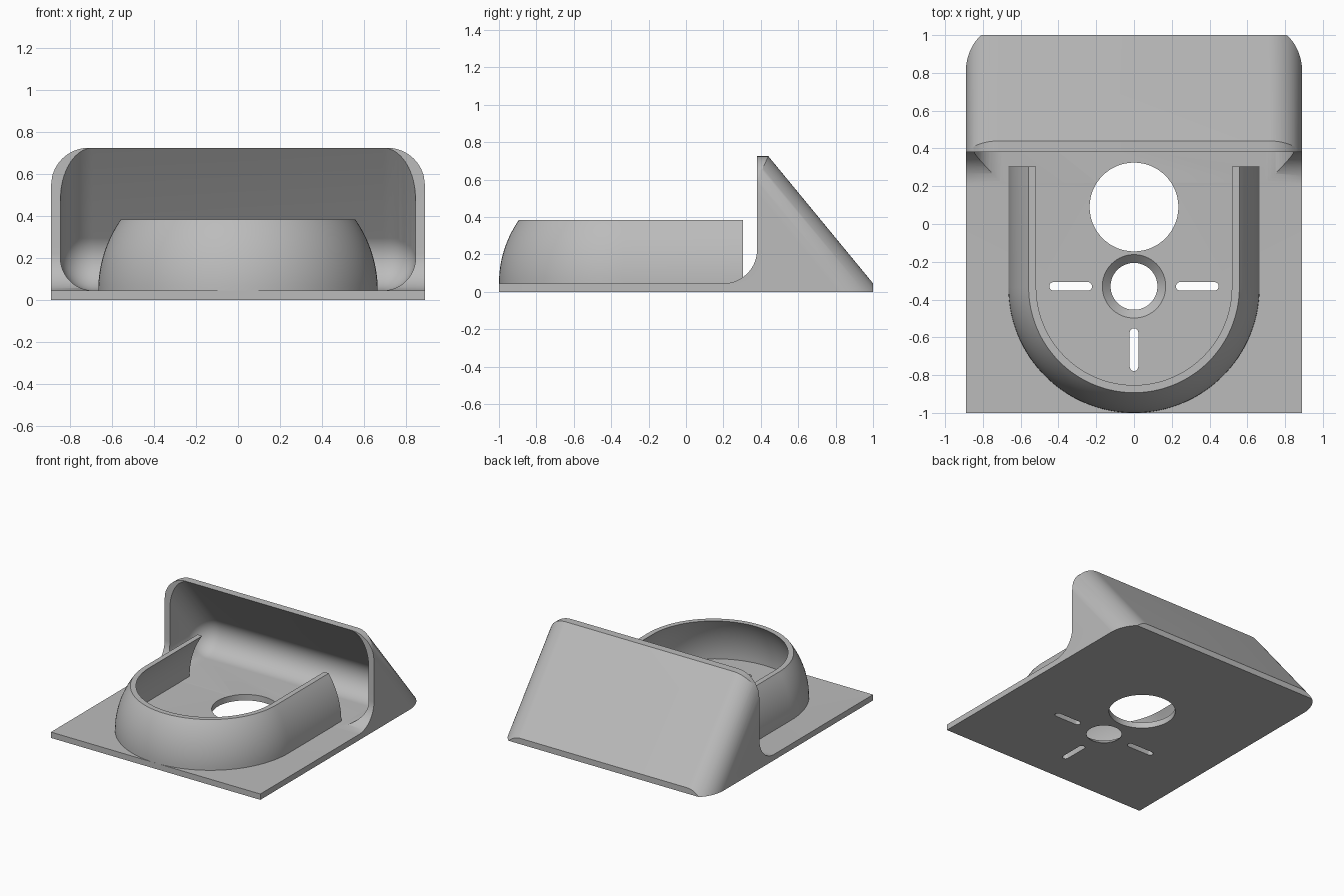
import bpy, bmesh, math
from mathutils import Vector

if "Cube" in bpy.data.objects:
    bpy.data.objects.remove(bpy.data.objects["Cube"])

grey = bpy.data.materials.new("plain grey")
grey.use_nodes = True
grey.diffuse_color = (0.5, 0.5, 0.5, 1)
grey.node_tree.nodes["Principled BSDF"].inputs["Base Color"].default_value = (0.5, 0.5, 0.5, 1)

HALF, PLATE, TOP = 0.89, 0.045, 0.725
FRONT, ROUND, INNER = 0.38, 0.18, 0.155
SLOPE = Vector((0, 0.56, -0.68)).normalized()      # down the rear face
NORMAL = Vector((0, -SLOPE.z, SLOPE.y))            # out of the rear face
X, Y, Z = Vector((1, 0, 0)), Vector((0, 1, 0)), Vector((0, 0, 1))


def finish(name, bm):
    bmesh.ops.recalc_face_normals(bm, faces=bm.faces)
    mesh = bpy.data.meshes.new(name)
    bm.to_mesh(mesh)
    bm.free()
    mesh.materials.append(grey)
    obj = bpy.data.objects.new(name, mesh)
    bpy.context.collection.objects.link(obj)
    return obj


def loft(name, rings, closed=True):
    """Skin a row of equal closed rings and cap both ends."""
    bm = bmesh.new()
    rows = [[bm.verts.new(p) for p in ring] for ring in rings]
    for a, b in zip(rows, rows[1:]):
        for i in range(len(a)):
            j = (i + 1) % len(a)
            bm.faces.new((a[i], a[j], b[j], b[i]))
    bm.faces.new(rows[0])
    bm.faces.new(rows[-1])
    return finish(name, bm)


def arc(cx, cy, r, start, end, steps=20):
    return [(cx + r * math.cos(math.radians(start + (end - start) * i / steps)),
             cy + r * math.sin(math.radians(start + (end - start) * i / steps)))
            for i in range(steps + 1)]


def arch(half, depth):
    """Section with rounded upper corners, its top at height 0."""
    side = half - ROUND
    return ([(-half, -depth), (half, -depth)] + arc(side, -ROUND, ROUND, 0, 90)
            + arc(-side, -ROUND, ROUND, 90, 180))


def sweep(name, section, u, v, start, end):
    return loft(name, [[o + u * a + v * b for a, b in section] for o in (start, end)])


def combine(obj, cutter, operation):
    mod = obj.modifiers.new("cut", "BOOLEAN")
    mod.operation, mod.solver, mod.object = operation, "EXACT", cutter
    bpy.ops.object.select_all(action="DESELECT")
    bpy.context.view_layer.objects.active = obj
    obj.select_set(True)
    bpy.ops.object.modifier_apply(modifier=mod.name)
    bpy.data.objects.remove(cutter)


def smooth(obj):
    bpy.ops.object.select_all(action="DESELECT")
    bpy.context.view_layer.objects.active = obj
    obj.select_set(True)
    bpy.ops.object.shade_smooth_by_angle(angle=math.radians(30))


# Base and hood: side profile with a fillet where the side walls meet the plate
profile = ([(-1, 0), (1, 0), (1, TOP + 0.1), (FRONT, TOP + 0.1)]
           + arc(FRONT - ROUND, PLATE + ROUND, ROUND, 0, -90) + [(-1, PLATE)])
body = sweep("base_and_hood", profile, Y, Z, -X, X)

# Rounded front outline, then rounded sloping rear
combine(body, sweep("outline", arch(HALF, 2), X, Z, Vector((0, -2, TOP)),
                    Vector((0, 2, TOP))), "INTERSECT")
edge = Vector((0, 1, PLATE))
combine(body, sweep("rear", arch(HALF + 0.0005, 4), X, NORMAL, edge - SLOPE * 4,
                    edge + SLOPE * 4), "INTERSECT")

# Hollow of the hood: hull of balls, flush with the floor and the rear wall
reach = NORMAL.dot(Vector((0, FRONT, TOP))) - INNER
low, high = PLATE + 0.001 + INNER, 1.2
centres = [((reach - NORMAL.z * z) / NORMAL.y, z) for z in (low, high)]
centres += [(-0.35, low), (-0.35, high)]
bm = bmesh.new()
for side in (-1, 1):
    for y, z in centres:
        ball = bmesh.ops.create_uvsphere(bm, u_segments=48, v_segments=24, radius=INNER)
        bmesh.ops.translate(bm, verts=ball["verts"],
                            vec=(side * (HALF - PLATE - INNER), y, z))
bmesh.ops.delete(bm, geom=bm.faces[:], context="FACES_ONLY")
bmesh.ops.delete(bm, geom=bm.edges[:], context="EDGES_FACES")
hull = bmesh.ops.convex_hull(bm, input=bm.verts[:])
spare = {g for g in hull["geom_interior"] + hull["geom_unused"]
         if isinstance(g, bmesh.types.BMVert)}
bmesh.ops.delete(bm, geom=list(spare), context="VERTS")
combine(body, finish("hollow", bm), "DIFFERENCE")


# Holes through the plate
def disc(y, r, z):
    return [Vector((a, b, z)) for a, b in arc(0, y, r, 0, 354.375, 63)]


def slot(x, y, along_x):
    half, r = 0.09, 0.023
    pts = arc(half, 0, r, -90, 90, 10) + arc(-half, 0, r, 90, 270, 10)
    pts = [(x + a, y + b) if along_x else (x - b, y + a) for a, b in pts]
    return sweep("slot", pts, X, Y, -Z * 0.1, Z * 0.1)


HUB = -0.33
combine(body, loft("large_hole", [disc(0.09, 0.235, -0.1), disc(0.09, 0.235, 0.1)]), "DIFFERENCE")
combine(body, loft("countersunk_hole", [disc(HUB, 0.124, -0.1), disc(HUB, 0.124, 0.002),
                                        disc(HUB, 0.168, PLATE), disc(HUB, 0.168, 0.1)]), "DIFFERENCE")
for x, y, along_x in ((-0.335, HUB, True), (0.335, HUB, True), (0, -0.665, False)):
    combine(body, slot(x, y, along_x), "DIFFERENCE")
smooth(body)

# U-shaped collar: thin curved wall leaning inwards, swept round the front
BOW, RADIUS, WALL, RIM = 0.593, 0.665, 0.04, 0.385
lean = math.degrees(math.asin((RIM - PLATE) / BOW))
outer = arc(RADIUS - BOW, PLATE, BOW, 0, lean, 14)
section = outer + [(r - WALL, z) for r, z in reversed(outer)]
stations = [(0.305, 180)] + [(RADIUS - 1, 180 + 180 * i / 64) for i in range(65)] + [(0.305, 360)]
rings = []
for y, angle in stations:
    out = Vector((math.cos(math.radians(angle)), math.sin(math.radians(angle)), 0))
    rings.append([Vector((0, y, z)) + out * r for r, z in section])
smooth(loft("collar", rings))
